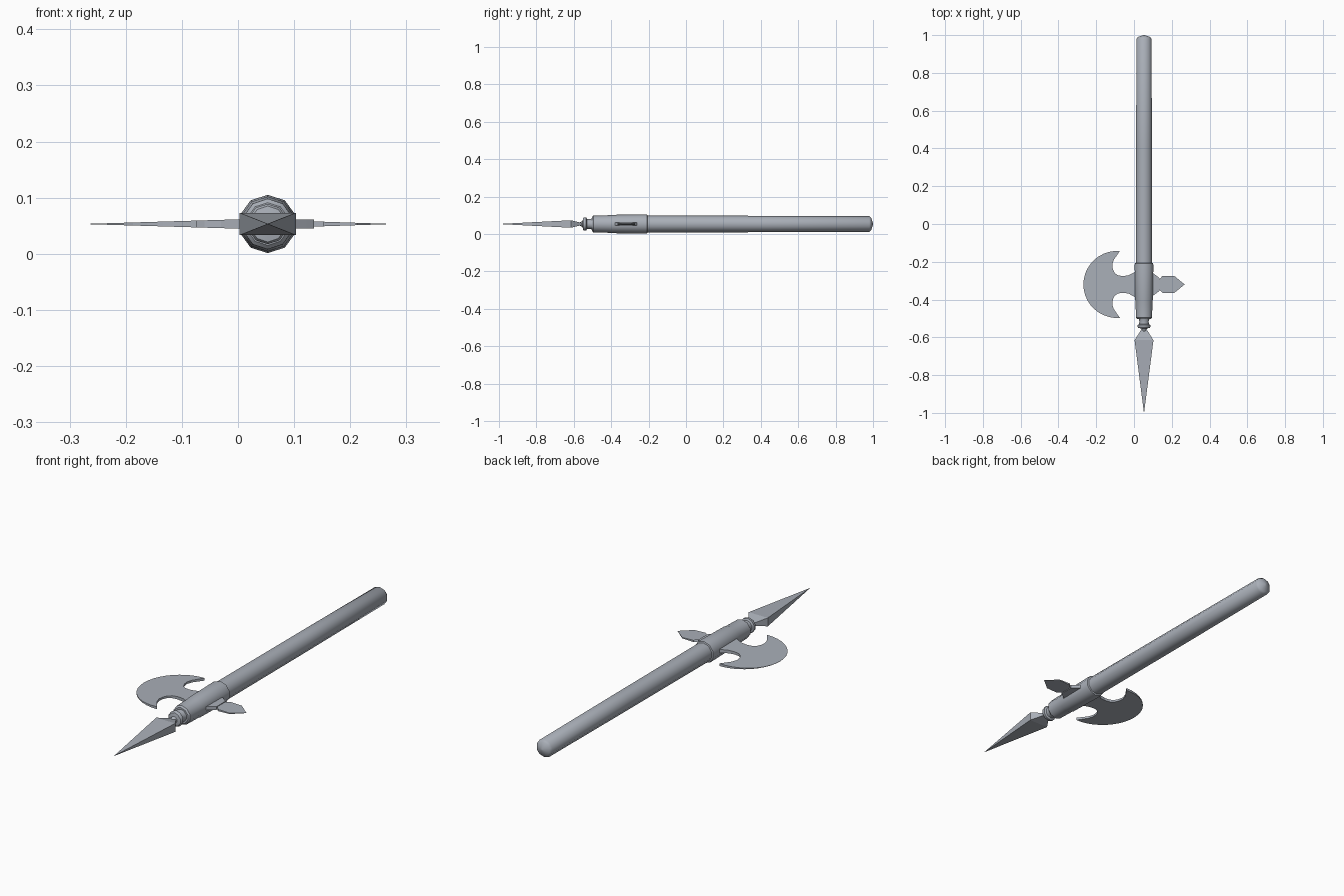
import bpy, bmesh, math
from mathutils import Vector

cube = bpy.data.objects.get("Cube")
if cube:
    bpy.data.objects.remove(cube)

AX, AZ = 0.053, 0.053      # axis of the shaft
HEAD_Y = -0.32             # centre line of the blade and spike

steel = bpy.data.materials.new("blue_grey_steel")
steel.use_nodes = True
colour = (0.40, 0.43, 0.48, 1)
steel.diffuse_color = colour
steel.node_tree.nodes["Principled BSDF"].inputs["Base Color"].default_value = colour


def finish(name, bm, smooth=None):
    bmesh.ops.recalc_face_normals(bm, faces=bm.faces[:])
    mesh = bpy.data.meshes.new(name)
    bm.to_mesh(mesh)
    bm.free()
    mesh.materials.append(steel)
    obj = bpy.data.objects.new(name, mesh)
    bpy.context.collection.objects.link(obj)
    if smooth:
        bpy.ops.object.select_all(action='DESELECT')
        obj.select_set(True)
        bpy.context.view_layer.objects.active = obj
        bpy.ops.object.shade_smooth_by_angle(angle=math.radians(smooth))
    return obj


def loft(name, rings, smooth=None):
    """Skin a list of point rings and cap both ends."""
    bm = bmesh.new()
    loops = [[bm.verts.new(p) for p in ring] for ring in rings]
    n = len(loops[0])
    for a, b in zip(loops, loops[1:]):
        for i in range(n):
            j = (i + 1) % n
            bm.faces.new((a[i], a[j], b[j], b[i]))
    bm.faces.new(loops[0])
    bm.faces.new(loops[-1])
    bmesh.ops.remove_doubles(bm, verts=bm.verts[:], dist=1e-5)
    return finish(name, bm, smooth)


def turned(name, profile, sides=10):
    """Revolve (y, radius) pairs around the shaft axis."""
    turns = [2 * math.pi * i / sides for i in range(sides)]
    rings = [[(AX + r * math.sin(t), y, AZ + r * math.cos(t)) for t in turns]
             for y, r in profile]
    return loft(name, rings, 40)


def plate(name, half, thick, x0, x1):
    """Mirror a half outline about HEAD_Y; thickness fades from x0 to x1."""
    outline = half + [(x, -d) for x, d in reversed(half) if d > 1e-6]
    bm = bmesh.new()
    sheets = []
    for s in (1, -1):
        sheets.append([bm.verts.new((x, HEAD_Y + d, AZ + s * (
            0.0003 + thick * max(0, (x1 - x) / (x1 - x0))))) for x, d in outline])
    top, bottom = sheets
    n = len(outline)
    for i in range(n):
        j = (i + 1) % n
        bm.faces.new((top[i], top[j], bottom[j], bottom[i]))
    caps = [bm.faces.new(top), bm.faces.new(bottom)]
    bmesh.ops.triangulate(bm, faces=caps)
    return finish(name, bm)


# Long shaft with a domed butt
turned("shaft", [(-0.22, 0.045), (0.4, 0.044), (0.98, 0.042), (0.99, 0.034), (1.0, 0.004)])

# Socket sleeve around the front of the shaft
turned("socket_sleeve", [(-0.502, 0.038), (-0.495, 0.045), (-0.41, 0.047), (-0.40, 0.049),
                         (-0.22, 0.052), (-0.208, 0.051), (-0.205, 0.044)])

# Turned neck and flange behind the spear point
turned("neck_ring", [(-0.57, 0.008), (-0.553, 0.016), (-0.55, 0.032), (-0.545, 0.036),
                     (-0.534, 0.036), (-0.53, 0.027), (-0.515, 0.026), (-0.495, 0.032)])

# Four-sided spear point
def rectangle(y, w, h):
    return [(AX + sx * w, y, AZ + sz * h) for sx, sz in ((1, 1), (-1, 1), (-1, -1), (1, -1))]

loft("spear_point", [rectangle(-0.555, 0.012, 0.005), rectangle(-0.615, 0.05, 0.02),
                     rectangle(-1.0, 0.0003, 0.0003)])

# Crescent axe blade: curved edge from the middle to the horn, then back to the shaft
edge = []
for i in range(11):
    a = math.radians(9.4 * i)
    edge.append((-0.087 - 0.181 * math.cos(a), 0.178 * math.sin(a)))
edge += [(-0.092, 0.152), (-0.107, 0.13), (-0.115, 0.105), (-0.112, 0.08), (-0.102, 0.06),
         (-0.085, 0.048), (-0.06, 0.044), (-0.03, 0.048), (0.005, 0.066), (0.04, 0.066)]
plate("axe_blade", edge, 0.008, 0.0, -0.268)

# Rear boss, its stem and the barbed spike
plate("spike_boss", [(0.135, 0.034), (0.122, 0.044), (0.098, 0.062), (0.06, 0.062)],
      0.008, 0.1, 0.5)
plate("barbed_spike", [(0.268, 0), (0.212, 0.046), (0.152, 0.046), (0.172, 0.016),
                       (0.12, 0.013)], 0.0045, 0.13, 0.268)
